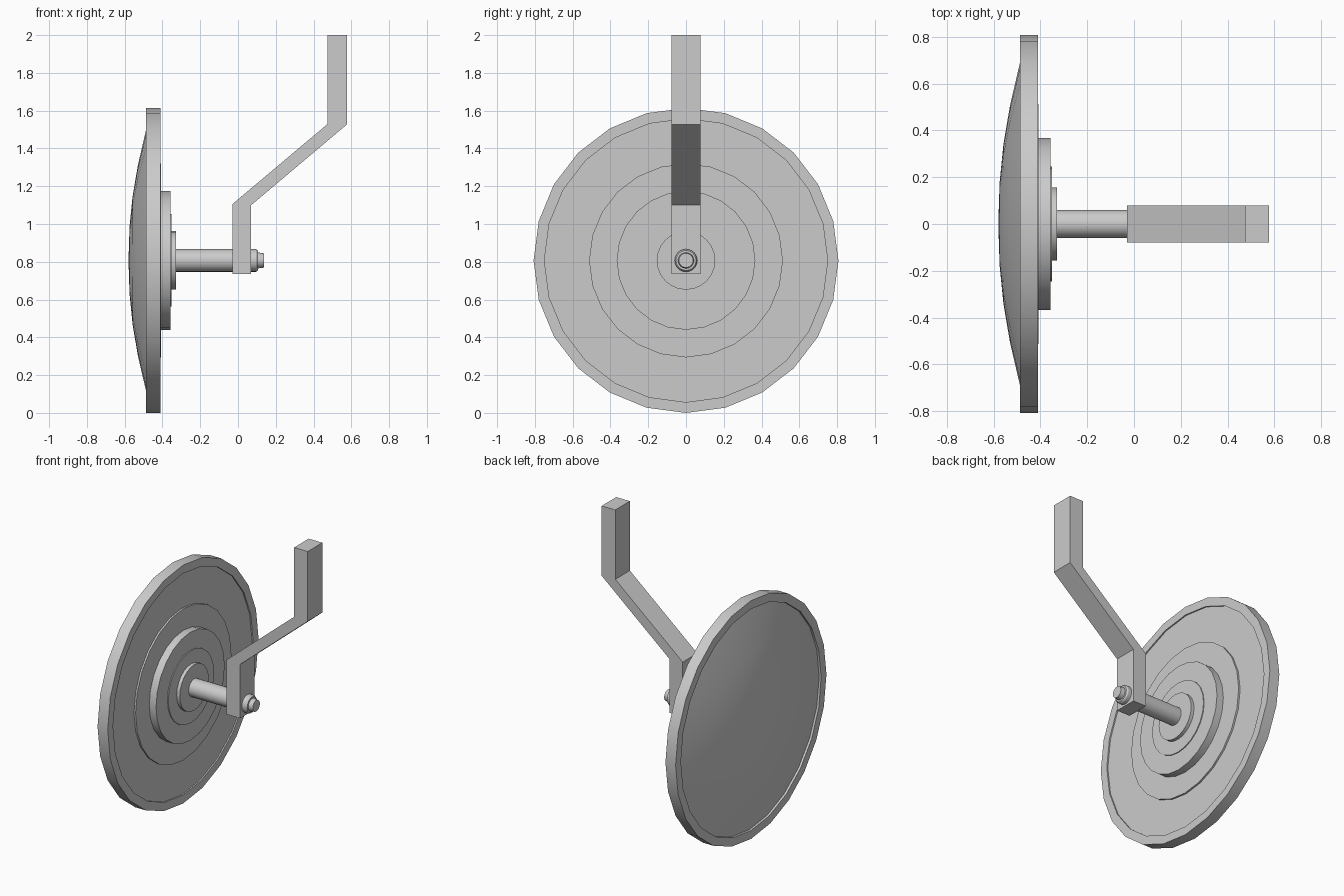
import bpy, bmesh
from math import sin, cos, pi, radians

if "Cube" in bpy.data.objects:
    bpy.data.objects.remove(bpy.data.objects["Cube"])

AXIS_Z = 0.807


def finish(bm, name, smooth=None):
    bmesh.ops.remove_doubles(bm, verts=bm.verts, dist=1e-5)
    bmesh.ops.recalc_face_normals(bm, faces=bm.faces)
    me = bpy.data.meshes.new(name)
    bm.to_mesh(me)
    bm.free()
    ob = bpy.data.objects.new(name, me)
    bpy.context.collection.objects.link(ob)
    if smooth:
        bpy.ops.object.select_all(action='DESELECT')
        ob.select_set(True)
        bpy.context.view_layer.objects.active = ob
        bpy.ops.object.shade_smooth_by_angle(angle=radians(smooth))
    return ob


def lathe(name, profile, sides=24, smooth=30):
    """Spin (x, radius) points around the horizontal x axis."""
    bm = bmesh.new()
    rings = []
    for x, r in profile:
        rings.append([bm.verts.new((x, r * sin(2 * pi * i / sides),
                                    AXIS_Z + r * cos(2 * pi * i / sides)))
                      for i in range(sides)])
    for a, b in zip(rings, rings[1:]):
        for i in range(sides):
            j = (i + 1) % sides
            bm.faces.new((a[i], a[j], b[j], b[i]))
    return finish(bm, name, smooth)


# Disc: domed front, flat rim, stepped back
lathe("disc", [
    (-0.58, 0), (-0.574, 0.18), (-0.558, 0.34), (-0.53, 0.505),
    (-0.487, 0.69), (-0.472, 0.75), (-0.487, 0.75),
    (-0.487, 0.807), (-0.411, 0.807), (-0.411, 0.75),
    (-0.42, 0.75), (-0.42, 0.513), (-0.408, 0.513), (-0.408, 0.367),
    (-0.357, 0.367), (-0.357, 0.245), (-0.351, 0.245), (-0.351, 0.155),
    (-0.328, 0.155), (-0.328, 0)])

# Shaft passing through the bracket
lathe("shaft", [(-0.335, 0), (-0.335, 0.06), (0.07, 0.06), (0.07, 0)])

# Retaining nut and rounded tip
lathe("nut", [(0.06, 0), (0.06, 0.06), (0.095, 0.06), (0.106, 0.053),
              (0.106, 0.042), (0.137, 0.038), (0.137, 0)])

# Cranked bracket: side profile extruded across y
profile = [(-0.03, 0.735), (0.07, 0.735), (0.07, 1.10), (0.577, 1.527),
           (0.577, 2.0), (0.475, 2.0), (0.475, 1.53), (-0.03, 1.105)]
HALF = 0.078
bm = bmesh.new()
face = bm.faces.new([bm.verts.new((x, -HALF, z)) for x, z in profile])
ext = bmesh.ops.extrude_face_region(bm, geom=[face])
bmesh.ops.translate(bm, vec=(0, 2 * HALF, 0),
                    verts=[g for g in ext["geom"] if isinstance(g, bmesh.types.BMVert)])
finish(bm, "bracket")
